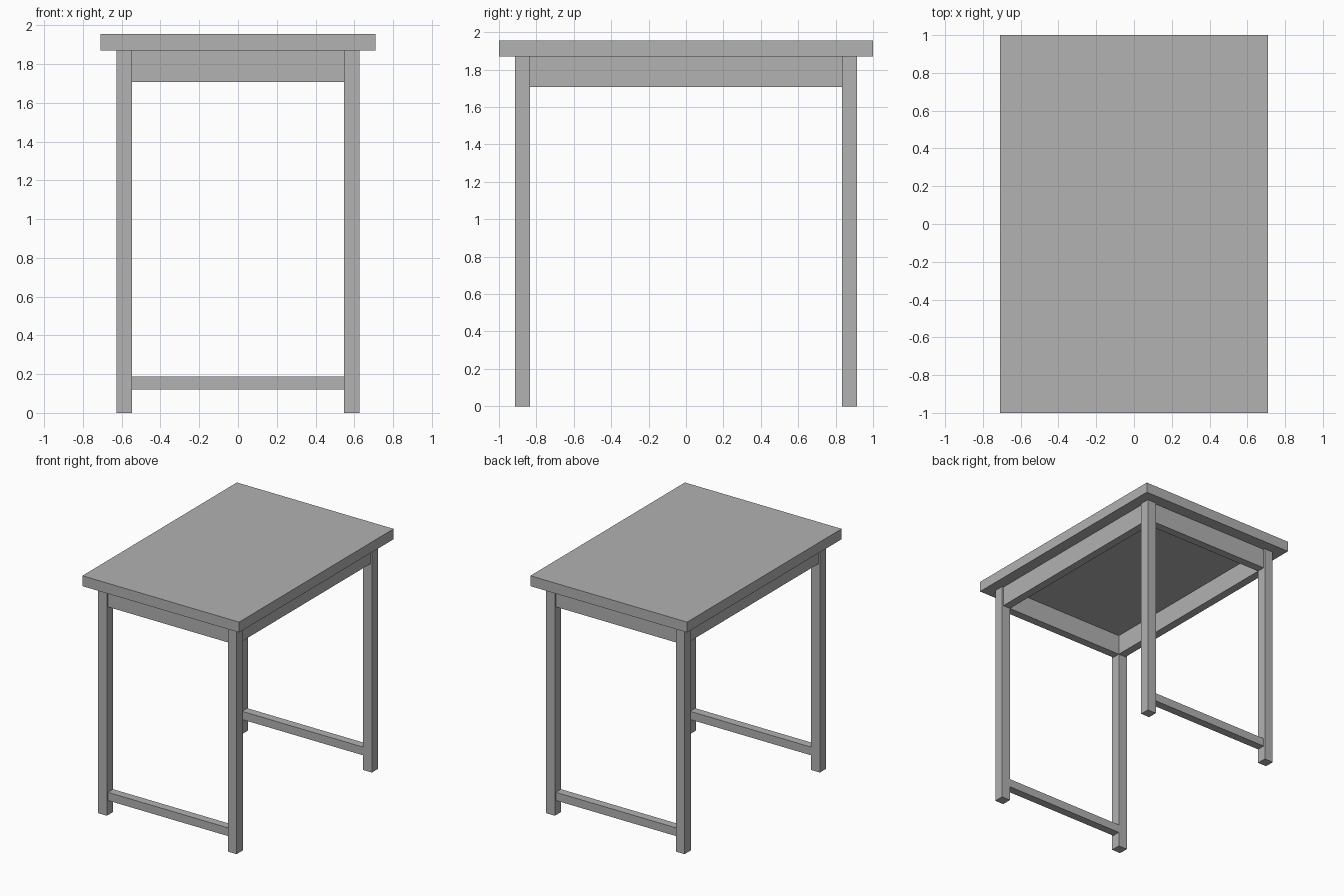
import bpy
import bmesh
from mathutils import Matrix, Vector

if "Cube" in bpy.data.objects:
    bpy.data.objects.remove(bpy.data.objects["Cube"], do_unlink=True)

# One plain grey for the whole table
GREY = (0.445, 0.445, 0.445, 1.0)
grey = bpy.data.materials.new("plain_grey")
grey.use_nodes = True
grey.diffuse_color = GREY
grey.node_tree.nodes["Principled BSDF"].inputs["Base Color"].default_value = GREY


def box(name, low, high):
    """Sharp-edged box between two opposite corners."""
    low, high = Vector(low), Vector(high)
    bm = bmesh.new()
    size = Matrix.Diagonal((*(high - low), 1.0))
    bmesh.ops.create_cube(bm, size=1.0, matrix=size)
    mesh = bpy.data.meshes.new(name)
    bm.to_mesh(mesh)
    bm.free()
    mesh.materials.append(grey)
    obj = bpy.data.objects.new(name, mesh)
    obj.location = (low + high) / 2
    bpy.context.collection.objects.link(obj)
    return obj


TOP_X, TOP_Y, TOP_Z = 0.71, 1.0, 1.955
UNDER = 1.87                  # underside of the top
LEG_X, LEG_Y = 0.628, 0.915   # outer faces of the legs
LEG = 0.08                    # leg thickness
RAIL = 0.067                  # rail thickness, flush with inner leg faces
IN_X, IN_Y = LEG_X - LEG, LEG_Y - LEG
APRON_Z = 1.706
BAR_LOW, BAR_HIGH = 0.12, 0.187

# Table top
box("table_top", (-TOP_X, -TOP_Y, UNDER), (TOP_X, TOP_Y, TOP_Z))


def span(side, inner, thickness):
    """Range of a part lying outward from an inner face on one side."""
    return sorted((side * inner, side * (inner + thickness)))


# Legs
for end, sy in (("front", -1), ("back", 1)):
    for side, sx in (("right", -1), ("left", 1)):
        x0, x1 = span(sx, IN_X, LEG)
        y0, y1 = span(sy, IN_Y, LEG)
        box(f"{end}_{side}_leg", (x0, y0, 0), (x1, y1, UNDER))

# Short aprons and low stretchers at each end
for end, sy in (("front", -1), ("back", 1)):
    y0, y1 = span(sy, IN_Y, RAIL)
    box(f"{end}_apron", (-IN_X, y0, APRON_Z), (IN_X, y1, UNDER))
    box(f"{end}_stretcher", (-IN_X, y0, BAR_LOW), (IN_X, y1, BAR_HIGH))

# Long side aprons
for side, sx in (("right", -1), ("left", 1)):
    x0, x1 = span(sx, IN_X, RAIL)
    box(f"{side}_apron", (x0, -IN_Y, APRON_Z), (x1, IN_Y, UNDER))
